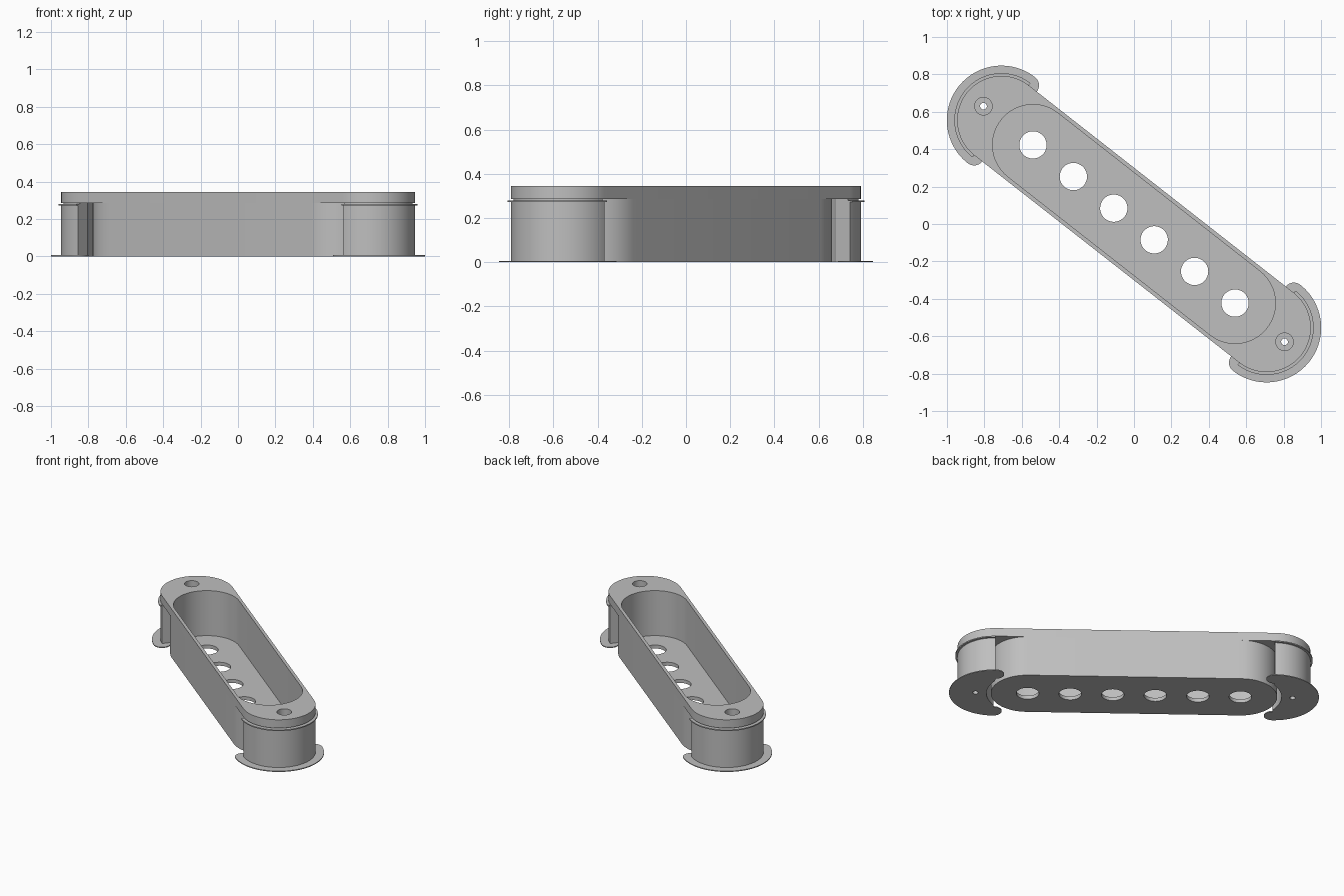
import bpy, bmesh
from math import pi, cos, sin, acos, radians

if "Cube" in bpy.data.objects:
    bpy.data.objects.remove(bpy.data.objects["Cube"])

TILT = radians(-38.05)
R = 0.237            # outer radius of the housing
POCKET = 0.686       # centre of the pocket's round ends
END = 0.90           # centre of the lid's round ends
SCREW = 1.022        # screw position
TOP = 0.345
LID = 0.286          # underside of the lid

grey = bpy.data.materials.new("plain_grey")
grey.use_nodes = True
colour = (0.52, 0.52, 0.52, 1)
grey.diffuse_color = colour
grey.node_tree.nodes["Principled BSDF"].inputs["Base Color"].default_value = colour


def arc(cx, cy, r, a0, a1, steps=32):
    return [(cx + r * cos(a0 + (a1 - a0) * i / steps),
             cy + r * sin(a0 + (a1 - a0) * i / steps)) for i in range(steps + 1)]


def circle(cx, r):
    return arc(cx, 0, r, 0, 2 * pi, 40)[:-1]


def stadium(half, r):
    return arc(half, 0, r, -pi / 2, pi / 2) + arc(-half, 0, r, pi / 2, 3 * pi / 2)


def crescent(r, cap=0.0):
    """Half disc hollowed to clear the housing, with optional rounded tips."""
    clear = 0.265
    a = acos((END - POCKET) / clear)
    pts = arc(END, 0, r, -pi / 2, pi / 2, 48)
    if cap:
        pts += arc(END, r - cap, cap, pi / 2, 3 * pi / 2, 16)[1:]
    pts += arc(POCKET, 0, clear, a, -a)
    if cap:
        pts += arc(END, cap - r, cap, pi / 2, 3 * pi / 2, 16)[:-1]
    return pts


def prism(name, z0, z1, outlines, turn=0.0):
    """Extrude an outline; any further outlines become holes."""
    curve = bpy.data.curves.new(name, 'CURVE')
    curve.dimensions = '2D'
    curve.fill_mode = 'BOTH'
    curve.extrude = (z1 - z0) / 2
    for pts in outlines:
        spline = curve.splines.new('POLY')
        spline.points.add(len(pts) - 1)
        for p, (x, y) in zip(spline.points, pts):
            p.co = (x, y, 0, 1)
        spline.use_cyclic_u = True
    ob = bpy.data.objects.new(name, curve)
    bpy.context.collection.objects.link(ob)
    ob.location.z = (z0 + z1) / 2
    ob.rotation_euler.z = TILT + turn
    bpy.ops.object.select_all(action='DESELECT')
    ob.select_set(True)
    bpy.context.view_layer.objects.active = ob
    bpy.ops.object.convert(target='MESH')
    ob = bpy.context.object
    bm = bmesh.new()
    bm.from_mesh(ob.data)
    bmesh.ops.remove_doubles(bm, verts=bm.verts, dist=1e-5)
    bmesh.ops.recalc_face_normals(bm, faces=bm.faces)
    bm.to_mesh(ob.data)
    bm.free()
    ob.data.materials.clear()
    ob.data.materials.append(grey)
    bpy.ops.object.shade_smooth_by_angle(angle=radians(30))
    return ob


# Housing: perforated floor, thin wall and long lid with the open pocket
pocket = stadium(POCKET, 0.216)
holes = [circle(POCKET * (2 * i / 5 - 1), 0.073) for i in range(6)]
prism("floor", 0, 0.025, [stadium(POCKET, R)] + holes)
prism("wall", 0.025, LID, [stadium(POCKET, R), pocket])
prism("lid", LID, TOP, [stadium(END, R), pocket, circle(SCREW, 0.047), circle(-SCREW, 0.047)])

# End blocks with screw hole, ridge, neck and foot flange
for side, turn in (("left", 0), ("right", pi)):
    screw = circle(SCREW, 0.018)
    prism(side + "_end_block", 0.006, 0.272, [crescent(R), screw], turn)
    prism(side + "_ridge", 0.272, 0.28, [crescent(0.252), screw], turn)
    prism(side + "_neck", 0.28, LID, [crescent(0.225), screw], turn)
    prism(side + "_foot_flange", 0, 0.006, [crescent(0.292, 0.055), screw], turn)
